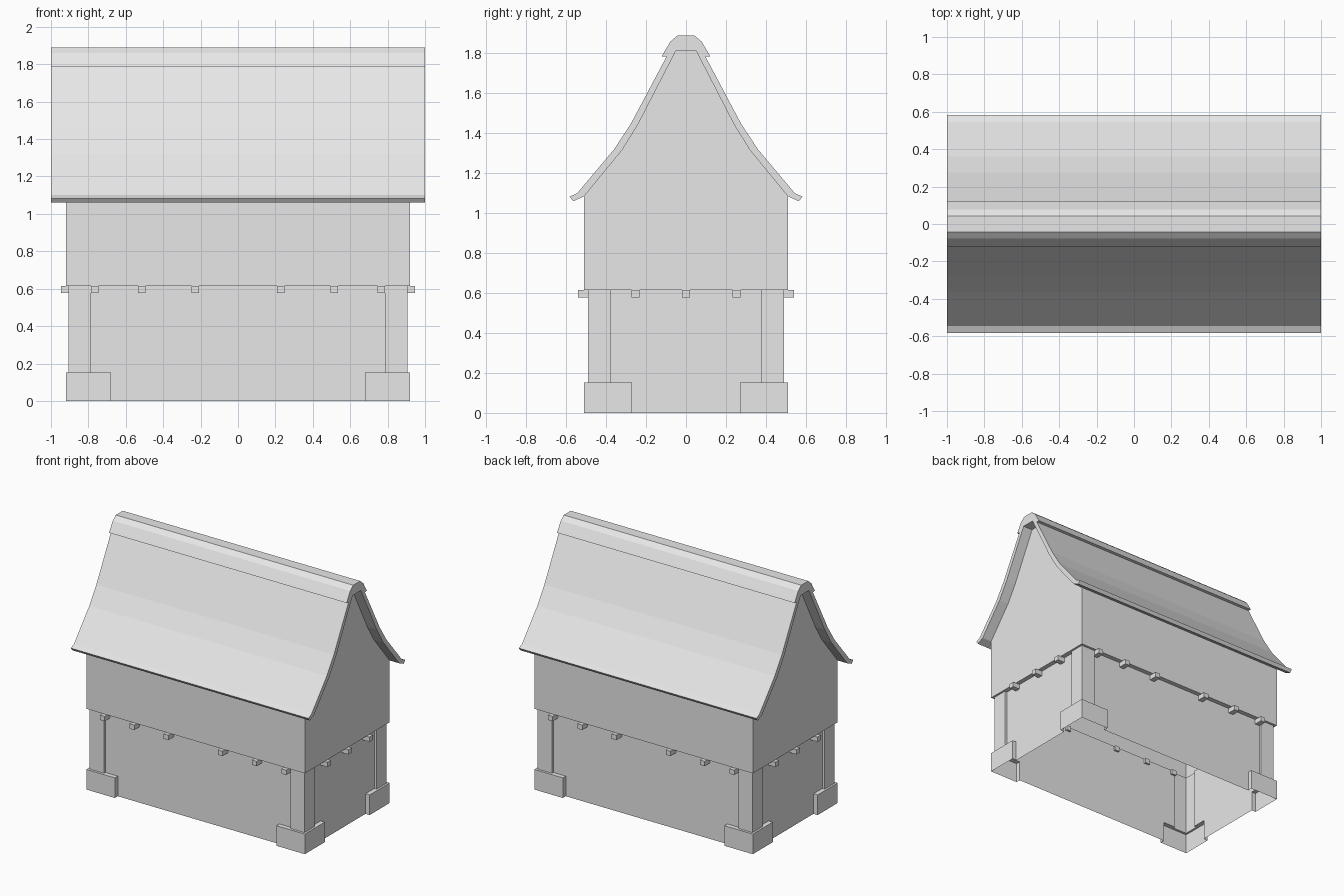
import bpy
import bmesh
from mathutils import Vector

if "Cube" in bpy.data.objects:
    bpy.data.objects.remove(bpy.data.objects["Cube"], do_unlink=True)

# Single plain colour
grey = bpy.data.materials.new("plain_grey")
grey.use_nodes = True
grey.diffuse_color = (0.8, 0.8, 0.8, 1)
grey.node_tree.nodes["Principled BSDF"].inputs["Base Color"].default_value = (0.8, 0.8, 0.8, 1)


def finish(name, bm):
    bmesh.ops.recalc_face_normals(bm, faces=bm.faces)
    mesh = bpy.data.meshes.new(name)
    bm.to_mesh(mesh)
    bm.free()
    mesh.materials.append(grey)
    obj = bpy.data.objects.new(name, mesh)
    bpy.context.collection.objects.link(obj)
    return obj


def add_box(bm, low, high):
    low, high = Vector(low), Vector(high)
    verts = bmesh.ops.create_cube(bm, size=1)["verts"]
    for v in verts:
        v.co = (low + high) / 2 + v.co * (high - low)


def box(name, low, high):
    bm = bmesh.new()
    add_box(bm, low, high)
    return finish(name, bm)


def prism(name, half, length):
    """Mirror a half profile (y, z) across y = 0 and extrude it along x."""
    outline = half + [(-y, z) for y, z in reversed(half)]
    bm = bmesh.new()
    face = bm.faces.new([bm.verts.new((-length / 2, y, z)) for y, z in outline])
    moved = bmesh.ops.extrude_face_region(bm, geom=[face])["geom"]
    bmesh.ops.translate(bm, vec=(length, 0, 0),
                        verts=[g for g in moved if isinstance(g, bmesh.types.BMVert)])
    return finish(name, bm)


FLOOR = 0.615            # underside of the upper storey
WX, WY = 0.92, 0.51      # half size of the upper storey
CORNERS = [(sx, sy) for sx in (-1, 1) for sy in (-1, 1)]

# Inner roof line, from ridge to eave
slope = [(0.05, 1.814), (0.24, 1.445), (0.32, 1.316), (WY, 1.085)]

# Upper storey with curved gables
house = prism("house_walls", slope + [(WY, FLOOR)], 2 * WX)

# Ground storey, corner posts and foundation blocks to merge with it
parts = [box("lower_wall", (-0.885, -0.475, 0), (0.885, 0.475, 0.7))]
for sx, sy in CORNERS:
    def corner(name, outer, inner, top):
        xs = sorted((sx * outer[0], sx * inner[0]))
        ys = sorted((sy * outer[1], sy * inner[1]))
        parts.append(box(name, (xs[0], ys[0], 0), (xs[1], ys[1], top)))
    corner("corner_post", (0.905, 0.492), (0.785, 0.375), 0.7)
    corner("corner_footing", (WX, WY), (0.68, 0.27), 0.153)

for part in parts:
    mod = house.modifiers.new("merge", "BOOLEAN")
    mod.operation = "UNION"
    mod.solver = "EXACT"
    mod.object = part
merged = bpy.data.meshes.new_from_object(
    house.evaluated_get(bpy.context.evaluated_depsgraph_get()))
house.modifiers.clear()
house.data = merged
for part in parts:
    bpy.data.objects.remove(part, do_unlink=True)

# The shell is open underneath
bm = bmesh.new()
bm.from_mesh(merged)
bottom = [f for f in bm.faces if all(v.co.z < 0.001 for v in f.verts)]
bmesh.ops.delete(bm, geom=bottom, context="FACES")
bm.to_mesh(merged)
bm.free()

# Joist ends under the overhang
bm = bmesh.new()
R = 0.02
for s in (-1, 1):
    for x in (-0.765, -0.515, -0.228, 0.228, 0.515, 0.765):
        ys = sorted((s * 0.46, s * 0.54))
        add_box(bm, (x - R, ys[0], 0.578), (x + R, ys[1], FLOOR))
    for y in (-0.252, 0, 0.252):
        xs = sorted((s * 0.87, s * 0.945))
        add_box(bm, (xs[0], y - R, 0.578), (xs[1], y + R, FLOOR))
finish("joist_ends", bm)

# Flared roof slab
outer = [(0.583, 1.083), (0.545, 1.1), (0.36, 1.32), (0.275, 1.45), (0.06, 1.855)]
prism("roof", slope + [(0.565, 1.06)] + outer, 2)

# Ridge cap
prism("ridge_cap", [(0.05, 1.815), (0.09, 1.785), (0.122, 1.785),
                    (0.11, 1.806), (0.078, 1.86), (0.042, 1.89)], 2)
